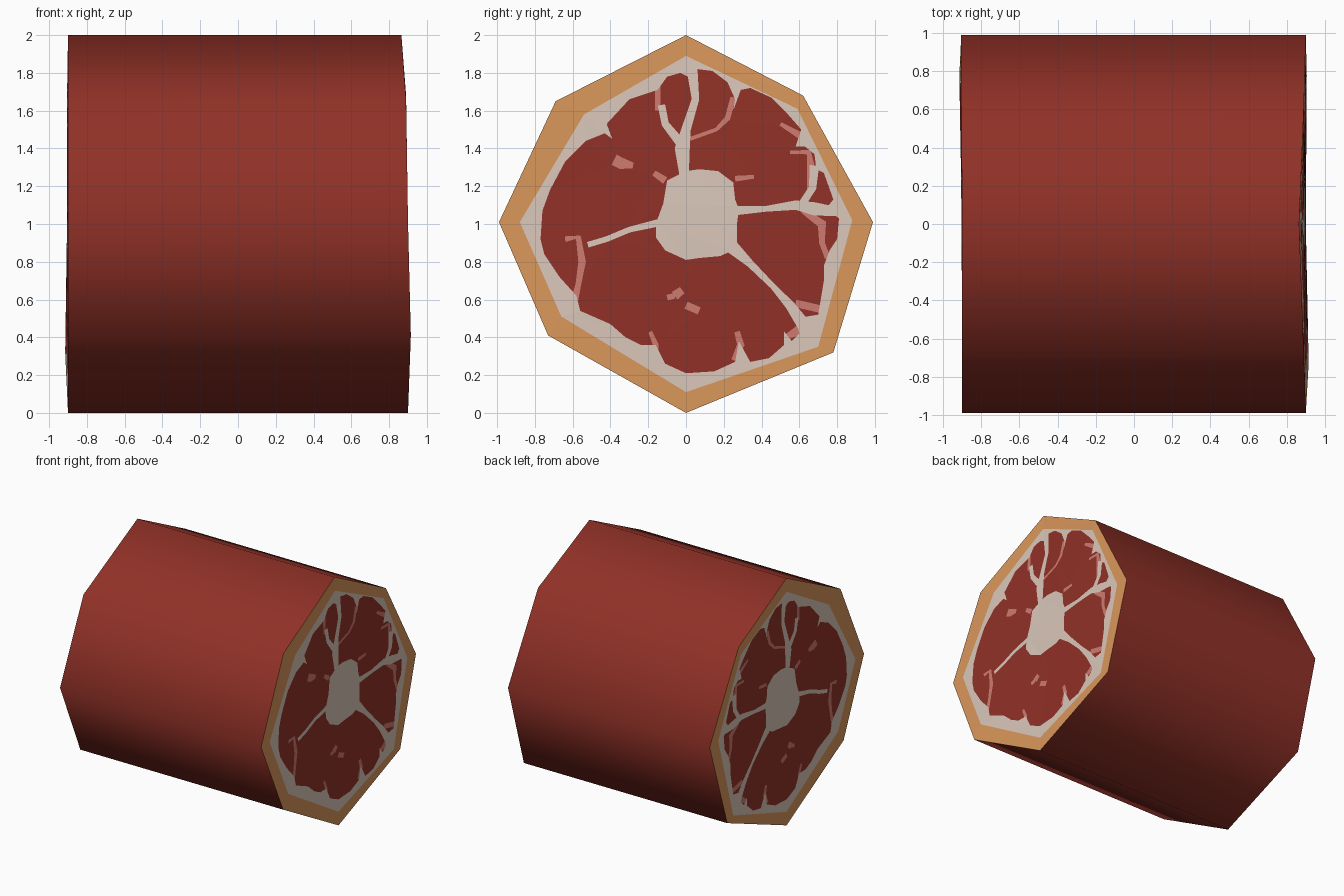
import bpy, math
from mathutils import Vector
from mathutils.geometry import delaunay_2d_cdt


def material(name, srgb):
    lin = [((c / 255 + 0.055) / 1.055) ** 2.4 for c in srgb]
    m = bpy.data.materials.new(name)
    m.diffuse_color = (*lin, 1)
    return m


RED = material("meat red", (145, 49, 39))
TAN = material("rind tan", (218, 151, 91))
FAT = material("pale fat", (218, 199, 186))
PINK = material("pink marbling", (206, 123, 112))

# Cross-section outlines in (y, z), counter-clockwise from the top
OUTER = [(0, 2), (-.69, 1.65), (-.99, 1.01), (-.73, .41),
         (0, 0), (.78, .32), (.99, 1.01), (.62, 1.68)]
INNER = [(0, 1.89), (-.54, 1.58), (-.88, 1.01), (-.66, .51),
         (0, .11), (.70, .35), (.88, 1.02), (.59, 1.61)]
# Slightly uneven saw cuts: x of each outer corner at both ends
X_RIGHT = [.865, .89, .90, .915, .90, .905, .90, .89]
X_LEFT = [-.90, -.90, -.90, -.90, -.90, -.915, -.905, -.905]

MEAT = [(.06, 1.82), (.14, 1.81), (.22, 1.75), (.26, 1.66), (.25, 1.60), (.29, 1.71),
        (.34, 1.72), (.45, 1.67), (.54, 1.58), (.61, 1.50), (.58, 1.41), (.63, 1.41),
        (.68, 1.37), (.69, 1.29), (.73, 1.27), (.78, 1.13), (.74, 1.08), (.81, 1.03),
        (.80, .92), (.76, .86), (.73, .78), (.73, .70), (.70, .52), (.58, .50),
        (.60, .42), (.56, .38), (.52, .43), (.52, .36), (.44, .29), (.34, .27),
        (.28, .38), (.26, .27), (.15, .22), (0, .21), (-.11, .26), (-.16, .36),
        (-.24, .36), (-.32, .40), (-.40, .47), (-.56, .54), (-.58, .62), (-.67, .72),
        (-.75, .84), (-.77, .92), (-.76, 1.07), (-.72, 1.18), (-.64, 1.33), (-.53, 1.44),
        (-.43, 1.48), (-.39, 1.45), (-.42, 1.53), (-.30, 1.66), (-.15, 1.71),
        (-.10, 1.78), (-.03, 1.80), (.01, 1.78)]
CORE = [(-.16, 1.0), (-.12, 1.11), (-.10, 1.23), (0, 1.28), (.07, 1.29), (.17, 1.28),
        (.25, 1.22), (.26, 1.13), (.28, 1.08), (.27, 1.0), (.27, .87), (.18, .83),
        (.07, .82), (0, .81), (-.11, .86), (-.16, .93)]
# Seams of fat between the muscles: (y, z, width)
FAT_SEAMS = [
    [(.03, 1.84, .06), (.05, 1.66, .04), (.0, 1.50, .05), (-.02, 1.40, .08), (-.01, 1.26, .05)],
    [(-.13, 1.63, .04), (-.11, 1.53, .04), (-.03, 1.43, .05)],
    [(.25, 1.07, .05), (.42, 1.08, .03), (.58, 1.10, .05), (.68, 1.08, .07), (.84, 1.06, .04)],
    [(.61, 1.10, .04), (.67, 1.19, .04), (.68, 1.31, .05)],
    [(.22, .90, .08), (.34, .79, .04), (.46, .67, .03), (.55, .57, .05), (.62, .47, .07)],
    [(-.13, 1.01, .04), (-.30, .97, .03), (-.42, .92, .03), (-.52, .89, .03)]]
# Pink marbling strokes: (y, z, width)
PINK_MARKS = [
    [(-.38, 1.34, .06), (-.34, 1.32, .06), (-.28, 1.31, .03)],
    [(-.17, 1.27, .03), (-.11, 1.23, .04)],
    [(-.15, 1.73, .03), (-.15, 1.60, .03)],
    [(.25, 1.67, .03), (.22, 1.56, .03), (.16, 1.50, .02), (.02, 1.45, .02)],
    [(.50, 1.53, .02), (.62, 1.46, .04)],
    [(.55, 1.38, .02), (.65, 1.38, .03), (.665, 1.27, .05), (.66, 1.18, .04)],
    [(.26, 1.24, .03), (.36, 1.25, .02)],
    [(.62, 1.07, .03), (.72, 1.0, .05), (.72, .90, .03), (.75, .82, .03)],
    [(.58, .58, .04), (.71, .55, .04)],
    [(.53, .40, .03), (.60, .44, .05)],
    [(.25, .28, .02), (.29, .36, .04), (.27, .43, .03)],
    [(-.16, .27, .02), (-.16, .36, .03), (-.19, .43, .02)],
    [(-.10, .61, .03), (-.06, .62, .03)],
    [(-.06, .62, .05), (-.02, .65, .04)],
    [(0, .57, .04), (.07, .54, .04)],
    [(-.64, .92, .03), (-.57, .93, .03), (-.55, .80, .04), (-.57, .68, .03), (-.59, .60, .04)]]


def strip(path):
    """Polygon around a path of varying width."""
    left, right = [], []
    for i, (y, z, w) in enumerate(path):
        a, b = path[max(i - 1, 0)], path[min(i + 1, len(path) - 1)]
        d = Vector((b[0] - a[0], b[1] - a[1])).normalized() * w / 2
        left.append((y - d.y, z + d.x))
        right.append((y + d.y, z - d.x))
    return left + right[::-1]


def inside(p, poly):
    hit = False
    for (ay, az), (by, bz) in zip(poly, poly[1:] + poly[:1]):
        if (az > p[1]) != (bz > p[1]) and p[0] < ay + (p[1] - az) * (by - ay) / (bz - az):
            hit = not hit
    return hit


def cap_x(p, xs):
    """Height of the cut surface: a shallow fan from the centre to the corners."""
    c = Vector((0, 1))
    mid = sum(xs) / 8
    q = Vector(p) - c
    for i in range(8):
        a, b = Vector(OUTER[i]) - c, Vector(OUTER[(i + 1) % 8]) - c
        det = a.x * b.y - a.y * b.x
        s = (q.x * b.y - q.y * b.x) / det
        t = (a.x * q.y - a.y * q.x) / det
        if s >= -1e-5 and t >= -1e-5:
            return mid + s * (xs[i] - mid) + t * (xs[(i + 1) % 8] - mid)
    return mid


def add_object(name, verts, faces, mats, idx=None, smooth=False):
    me = bpy.data.meshes.new(name)
    me.from_pydata(verts, [], faces)
    for m in mats:
        me.materials.append(m)
    for i, p in enumerate(me.polygons):
        p.material_index = idx[i] if idx else 0
        p.use_smooth = smooth
    ob = bpy.data.objects.new(name, me)
    bpy.context.collection.objects.link(ob)
    return ob


# Outer skin: smooth eight-sided tube
ring = [(x, *p) for xs in (X_LEFT, X_RIGHT) for x, p in zip(xs, OUTER)]
add_object("outer_skin", ring,
           [(i, (i + 1) % 8, 8 + (i + 1) % 8, 8 + i) for i in range(8)],
           [RED], smooth=True)

# Cut the cross-section along every outline
seams = [strip(s) for s in FAT_SEAMS]
marks = [strip(s) for s in PINK_MARKS]
pts, edges = [], []
for poly in [OUTER, INNER, MEAT, CORE] + seams + marks:
    n, k = len(pts), len(poly)
    pts += [Vector(p) for p in poly]
    edges += [(n + i, n + (i + 1) % k) for i in range(k)]
cut = delaunay_2d_cdt(pts, edges, [], 0, 1e-5)
flat, tris = cut[0], [list(f) for f in cut[2]]


def colour(p):
    if not inside(p, INNER):
        return 0
    if not inside(p, MEAT) or inside(p, CORE) or any(inside(p, s) for s in seams):
        return 1
    return 2 if any(inside(p, m) for m in marks) else 3


index = [colour(sum((flat[i] for i in f), Vector((0, 0))) / len(f)) for f in tris]

# Both cut ends share the same section
for name, xs, flip in (("cut_face_right", X_RIGHT, False), ("cut_face_left", X_LEFT, True)):
    add_object(name, [(cap_x(p, xs), p.x, p.y) for p in flat],
               [f[::-1] if flip else f for f in tris], [TAN, FAT, PINK, RED], index)
